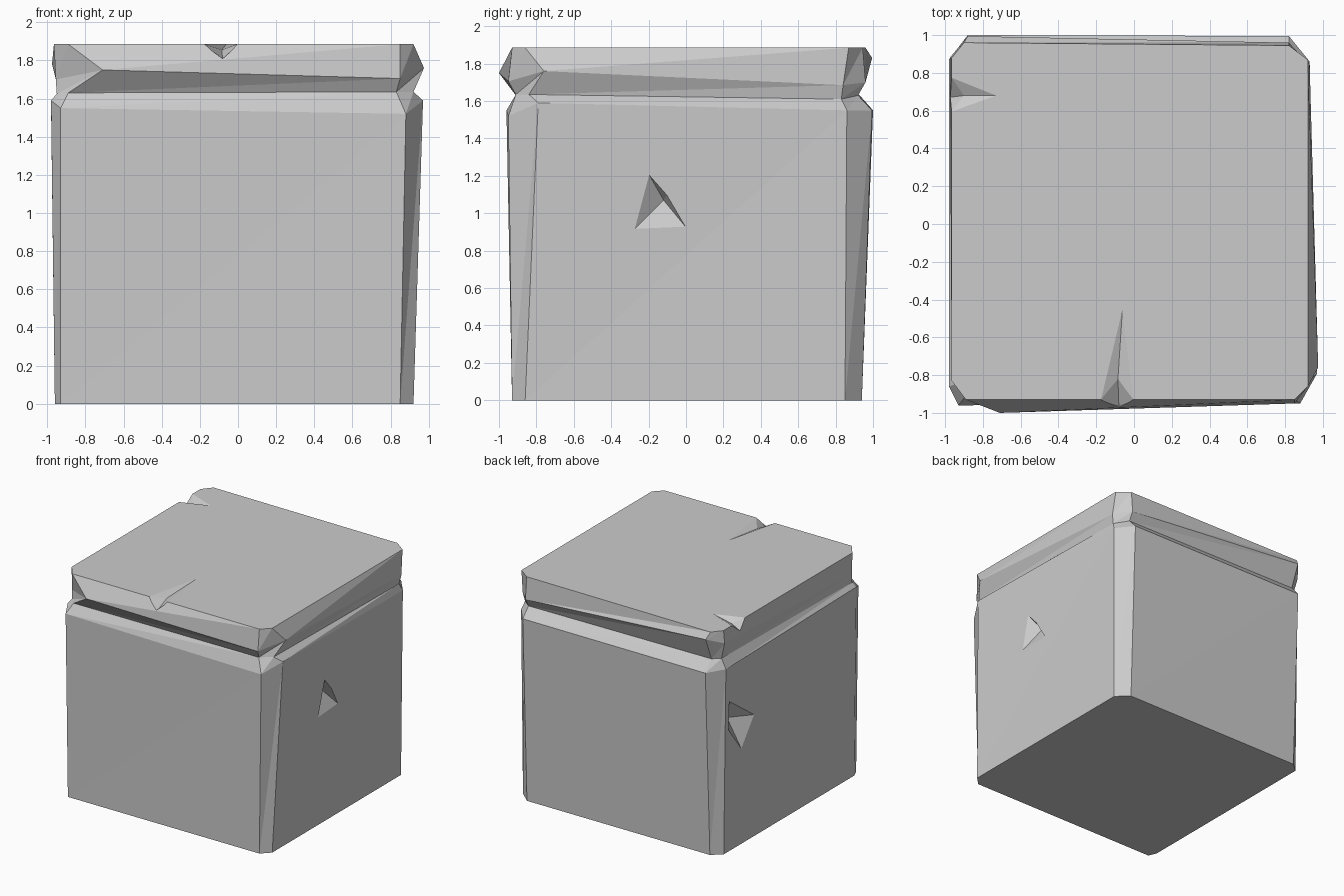
import bpy, bmesh

stone = bpy.data.materials.new("stone grey")
stone.diffuse_color = (0.6, 0.6, 0.6, 1)


def make(name, verts, faces):
    me = bpy.data.meshes.new(name)
    bm = bmesh.new()
    vs = [bm.verts.new(v) for v in verts]
    for f in faces:
        bm.faces.new([vs[i] for i in f])
    bmesh.ops.recalc_face_normals(bm, faces=bm.faces[:])
    bm.to_mesh(me)
    bm.free()
    me.materials.append(stone)
    ob = bpy.data.objects.new(name, me)
    bpy.context.collection.objects.link(ob)
    return ob


# Eight-sided sections, counter-clockwise from the front left corner
base = [(-.93, -.93, 0), (.85, -.93, 0), (.92, -.86, 0), (.92, .85, 0),
        (.82, .94, 0), (-.88, .94, 0), (-.96, .87, 0), (-.96, -.86, 0)]
shoulder = [(-.93, -.96, 1.55), (.88, -.95, 1.52), (.97, -.79, 1.59), (.93, .86, 1.55),
            (.82, .995, 1.55), (-.88, 1.0, 1.55), (-.98, .87, 1.56), (-.98, -.86, 1.59)]
groove = [(-.89, -.91, 1.63), (.83, -.91, 1.635), (.92, -.84, 1.635), (.915, .83, 1.61),
          (.82, .92, 1.63), (-.88, .92, 1.64), (-.94, .87, 1.64), (-.95, -.85, 1.625)]
bulge = [(-.71, -1.0, 1.75), (.85, -.95, 1.705), (.975, -.76, 1.76), (.93, .84, 1.685),
         (.82, .96, 1.70), (-.88, .995, 1.83), (-.975, .88, 1.78), (-.955, -.84, 1.70)]
top = [(-.89, -.93, 1.885), (.85, -.93, 1.885), (.92, -.86, 1.885), (.92, .87, 1.885),
       (.82, .945, 1.885), (-.9, .96, 1.885), (-.965, .88, 1.885), (-.965, -.83, 1.885)]

# Block skin: triangulated bands between sections, closed at both ends
rings = [base, shoulder, groove, bulge, top]
faces = [tuple(range(8)), tuple(range(32, 40))]
for r in range(4):
    for i in range(8):
        a, b = r * 8 + i, r * 8 + (i + 1) % 8
        faces += [(a, b, b + 8), (a, b + 8, a + 8)]
block = make("stone_block", [v for ring in rings for v in ring], faces)


def chip(name, rim, deep, outer):
    """Carve a faceted dent whose rim lies on the surface."""
    n = len(rim)
    fs = [(i, (i + 1) % n, k) for i in range(n) for k in (n, n + 1)]
    cutter = make(name, rim + [deep, outer], fs)
    cutter.hide_render = True
    mod = block.modifiers.new(name, 'BOOLEAN')
    mod.operation = 'DIFFERENCE'
    mod.solver = 'EXACT'
    mod.object = cutter
    bpy.context.view_layer.objects.active = block
    bpy.ops.object.modifier_apply(modifier=name)
    bpy.data.objects.remove(cutter)


# Notches in the top rim
chip("front_notch", [(-.18, -.935, 1.887), (-.08, -.965, 1.80), (0, -.935, 1.887),
                     (-.06, -.43, 1.887)], (-.085, -.82, 1.855), (-.08, -1.1, 2.1))
chip("left_notch", [(-.97, .78, 1.887), (-.98, .67, 1.80), (-.97, .59, 1.887),
                    (-.72, .68, 1.887)], (-.9, .68, 1.85), (-1.1, .68, 2.1))
# Dents in the side walls
chip("right_dent", [(.947, -.2, 1.21), (.944, -.29, .9), (.944, .02, .9), (.947, -.1, 1.1)],
     (.86, -.12, 1.07), (1.1, -.13, 1.02))
chip("left_dent", [(-.977, .82, 1.27), (-.976, .48, 1.03), (-.973, .65, .8), (-.976, .83, 1.03)],
     (-.87, .70, 1.06), (-1.1, .70, 1.04))
